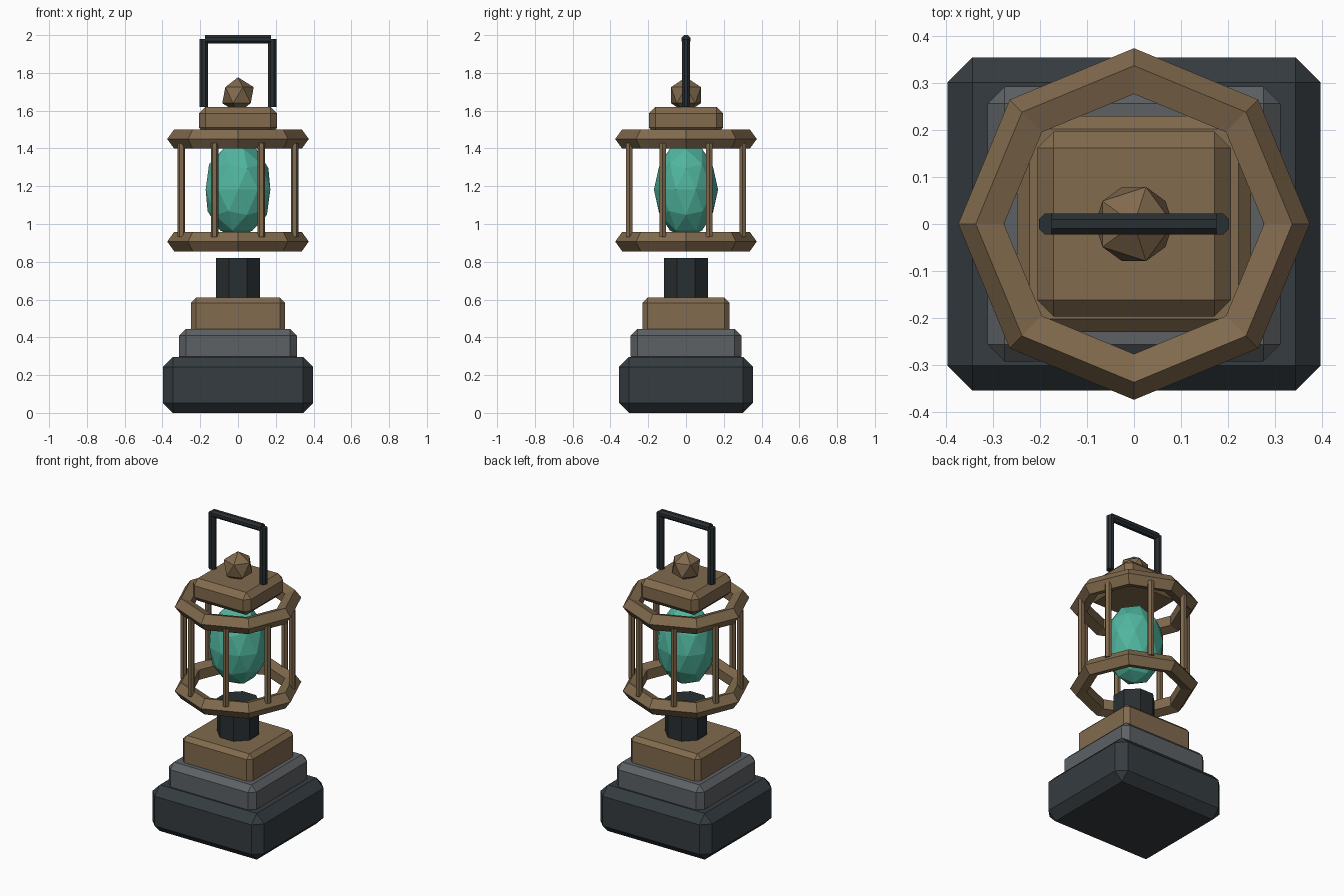
import bpy
from math import pi, cos, sin

if "Cube" in bpy.data.objects:
    bpy.data.objects.remove(bpy.data.objects["Cube"])


def material(name, rgb):
    m = bpy.data.materials.new(name)
    m.diffuse_color = (*rgb, 1)
    m.use_nodes = True
    m.node_tree.nodes["Principled BSDF"].inputs["Base Color"].default_value = m.diffuse_color
    return m


IRON = material("dark_iron", (0.035, 0.045, 0.052))
STONE = material("grey_stone", (0.11, 0.12, 0.13))
BRASS = material("aged_brass", (0.22, 0.145, 0.075))
CRYSTAL = material("teal_crystal", (0.08, 0.46, 0.34))
BLACK = material("black_iron", (0.022, 0.028, 0.032))


def finish(name, mat):
    ob = bpy.context.object
    ob.name = ob.data.name = name
    ob.data.materials.append(mat)
    return ob


def block(name, mat, sx, sy, z0, z1, bevel):
    """Chamfered box between two heights."""
    bpy.ops.mesh.primitive_cube_add(size=1, location=(0, 0, (z0 + z1) / 2))
    ob = finish(name, mat)
    ob.scale = (sx, sy, z1 - z0)
    bpy.ops.object.transform_apply(location=False, rotation=False, scale=True)
    mod = ob.modifiers.new("chamfer", 'BEVEL')
    mod.width, mod.segments = bevel, 1


def rod(name, mat, sides, r, length, loc, rot=(0, 0, 0)):
    """Prism with flats facing the axes."""
    bpy.ops.mesh.primitive_cylinder_add(vertices=sides, radius=r, depth=length, location=loc)
    ob = finish(name, mat)
    for v in ob.data.vertices:
        a, x, y = pi / sides, v.co.x, v.co.y
        v.co.x, v.co.y = x * cos(a) - y * sin(a), x * sin(a) + y * cos(a)
    ob.rotation_euler = rot


def gem(name, mat, subdiv, scale, z):
    bpy.ops.mesh.primitive_ico_sphere_add(subdivisions=subdiv, radius=1, location=(0, 0, z))
    finish(name, mat).scale = scale


# stepped pedestal and neck
block("base", IRON, 0.796, 0.71, 0.0, 0.297, 0.053)
block("middle_step", STONE, 0.624, 0.586, 0.262, 0.445, 0.036)
block("upper_step", BRASS, 0.50, 0.46, 0.418, 0.61, 0.027)
rod("neck", BLACK, 8, 0.125, 0.24, (0, 0, 0.70))

# cage rings and posts
for name, z in (("lower_ring", 0.907), ("upper_ring", 1.45)):
    bpy.ops.mesh.primitive_torus_add(major_segments=8, minor_segments=5,
                                     major_radius=0.321, minor_radius=0.054,
                                     location=(0, 0, z))
    finish(name, BRASS)
for i in range(8):
    a = (i + 0.5) * pi / 4
    rod(f"cage_post_{i + 1}", BRASS, 6, 0.02, 0.50,
        (0.324 * cos(a), 0.324 * sin(a), 1.18))

# glowing crystal
gem("crystal", CRYSTAL, 2, (0.18, 0.17, 0.255), 1.182)

# cap and finial
block("cap", BRASS, 0.414, 0.394, 1.475, 1.62, 0.035)
gem("finial", BRASS, 1, (0.093, 0.093, 0.095), 1.682)

# carrying handle
for name, x in (("handle_left", -0.181), ("handle_right", 0.181)):
    rod(name, BLACK, 8, 0.024, 0.36, (x, 0, 1.80))
rod("handle_bar", BLACK, 8, 0.0245, 0.352, (0, 0, 1.977), (0, pi / 2, 0))
